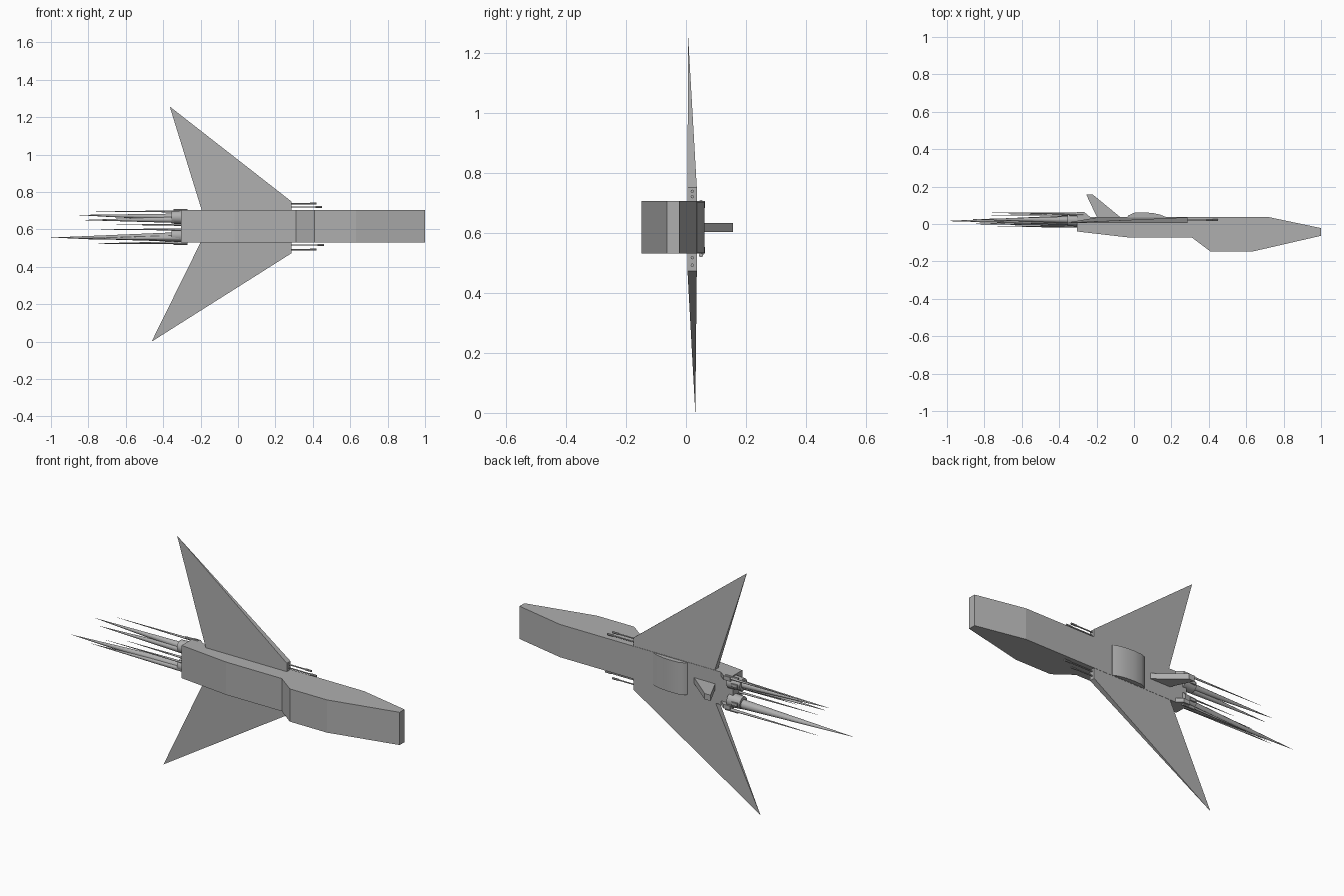
import bpy, bmesh, math
from mathutils import Vector

if "Cube" in bpy.data.objects:
    bpy.data.objects.remove(bpy.data.objects["Cube"])

grey = bpy.data.materials.new("hull_grey")
grey.use_nodes = True
grey.diffuse_color = (0.43, 0.43, 0.43, 1)
grey.node_tree.nodes["Principled BSDF"].inputs["Base Color"].default_value = (0.43, 0.43, 0.43, 1)


def finish(name, bm, smooth=False):
    bmesh.ops.recalc_face_normals(bm, faces=bm.faces)
    mesh = bpy.data.meshes.new(name)
    bm.to_mesh(mesh)
    bm.free()
    mesh.materials.append(grey)
    ob = bpy.data.objects.new(name, mesh)
    bpy.context.collection.objects.link(ob)
    if smooth:
        bpy.ops.object.select_all(action='DESELECT')
        ob.select_set(True)
        bpy.context.view_layer.objects.active = ob
        bpy.ops.object.shade_smooth_by_angle(angle=math.radians(35))
    return ob


def slab(name, profile, z0, z1, smooth=False):
    """Extrude an xy profile from z0 to z1."""
    bm = bmesh.new()
    low = [bm.verts.new((x, y, z0)) for x, y in profile]
    high = [bm.verts.new((x, y, z1)) for x, y in profile]
    bm.faces.new(low)
    bm.faces.new(high)
    n = len(profile)
    for i in range(n):
        j = (i + 1) % n
        bm.faces.new((low[i], low[j], high[j], high[i]))
    return finish(name, bm, smooth)


def rod(name, a, b, r1, r2, sides=12):
    """Round bar or cone from point a to point b."""
    a, b = Vector(a), Vector(b)
    bm = bmesh.new()
    bmesh.ops.create_cone(bm, cap_ends=True, segments=sides, radius1=r1, radius2=r2,
                          depth=(b - a).length)
    bm.transform((b - a).to_track_quat('Z', 'Y').to_matrix().to_4x4())
    bmesh.ops.translate(bm, verts=bm.verts, vec=(a + b) / 2)
    return finish(name, bm, True)


def wing(name, outline, tip_y):
    """Delta wing with a thick root that narrows to a pointed tip."""
    bm = bmesh.new()
    tip = bm.verts.new((outline[0][0], tip_y, outline[0][1]))
    near = [bm.verts.new((x, 0.005, z)) for x, z in outline[1:]]
    far = [bm.verts.new((x, 0.036, z)) for x, z in outline[1:]]
    bm.faces.new([tip] + near)
    bm.faces.new([tip] + far)
    bm.faces.new((tip, near[0], far[0]))
    bm.faces.new((tip, near[-1], far[-1]))
    for i in range(len(near) - 1):
        bm.faces.new((near[i], near[i + 1], far[i + 1], far[i]))
    return finish(name, bm)


Z0, Z1 = 0.53, 0.705

# Hull
slab("fuselage", [(1, -0.022), (0.72, 0.037), (-0.305, 0.037), (-0.305, -0.04),
                  (-0.02, -0.073), (0.31, -0.073), (0.41, -0.148), (0.63, -0.148),
                  (1, -0.063)], Z0, Z1)
slab("canopy", [(0.17, 0.03), (0.17, 0.038), (0.14, 0.05), (0.10, 0.059), (0.05, 0.062),
                (0.0, 0.06), (-0.03, 0.046), (-0.04, 0.03)], Z0 + 0.002, Z1 - 0.002, True)
slab("tail_fin", [(-0.195, 0.03), (-0.255, 0.157), (-0.22, 0.157), (-0.065, 0.03)],
     0.602, 0.633)
for side, z in (("lower", Z0), ("upper", Z1 - 0.022)):
    slab(side + "_tail_wedge", [(-0.225, 0.03), (-0.265, 0.063), (-0.305, 0.063),
                                (-0.305, 0.03)], z, z + 0.022)

# Wings
wing("upper_wing", [(-0.365, 1.257), (0.285, 0.75), (0.285, 0.69), (-0.19, 0.69)], 0.007)
wing("lower_wing", [(-0.462, 0.0), (0.285, 0.472), (0.285, 0.545), (-0.193, 0.545)], 0.031)

# Guns on the wing roots
for z, x in ((0.738, 0.42), (0.72, 0.45), (0.517, 0.46), (0.492, 0.42)):
    rod("gun_barrel", (0.25, 0.021, z), (x, 0.021, z), 0.0035, 0.0035, 8)
    rod("gun_muzzle", (x - 0.035, 0.021, z), (x, 0.021, z), 0.0055, 0.0055, 8)

# Engines, each with a nozzle and long exhaust spikes
for z in (0.665, 0.567):
    rod("engine_nozzle", (-0.28, 0.022, z), (-0.355, 0.022, z), 0.037, 0.032, 20)
    slab("engine_vent", [(-0.345, 0.05), (-0.31, 0.05), (-0.31, 0.062), (-0.345, 0.062)],
         z - 0.008, z + 0.008)

# Spike: start y, start z, tip x, tip y, tip z, base radius
spikes = [(0.022, 0.665, -0.86, 0.025, 0.677, 0.020), (0.012, 0.652, -0.83, 0.01, 0.650, 0.018),
          (0.022, 0.560, -1.00, 0.016, 0.556, 0.026), (0.005, 0.555, -0.87, 0.0, 0.549, 0.015),
          (0.055, 0.697, -0.76, 0.06, 0.695, 0.006), (-0.012, 0.625, -0.65, -0.01, 0.625, 0.006),
          (-0.012, 0.600, -0.77, -0.016, 0.600, 0.006), (0.052, 0.530, -0.81, 0.045, 0.524, 0.007)]
for y, z, tx, ty, tz, r in spikes:
    rod("exhaust_spike", (-0.30, y, z), (tx, ty, tz), r, 0.0005)

# Small thrusters on the hull corners
for z in (0.525, 0.702):
    rod("corner_thruster", (-0.27, 0.05, z), (-0.345, 0.05, z), 0.007, 0.007, 8)
